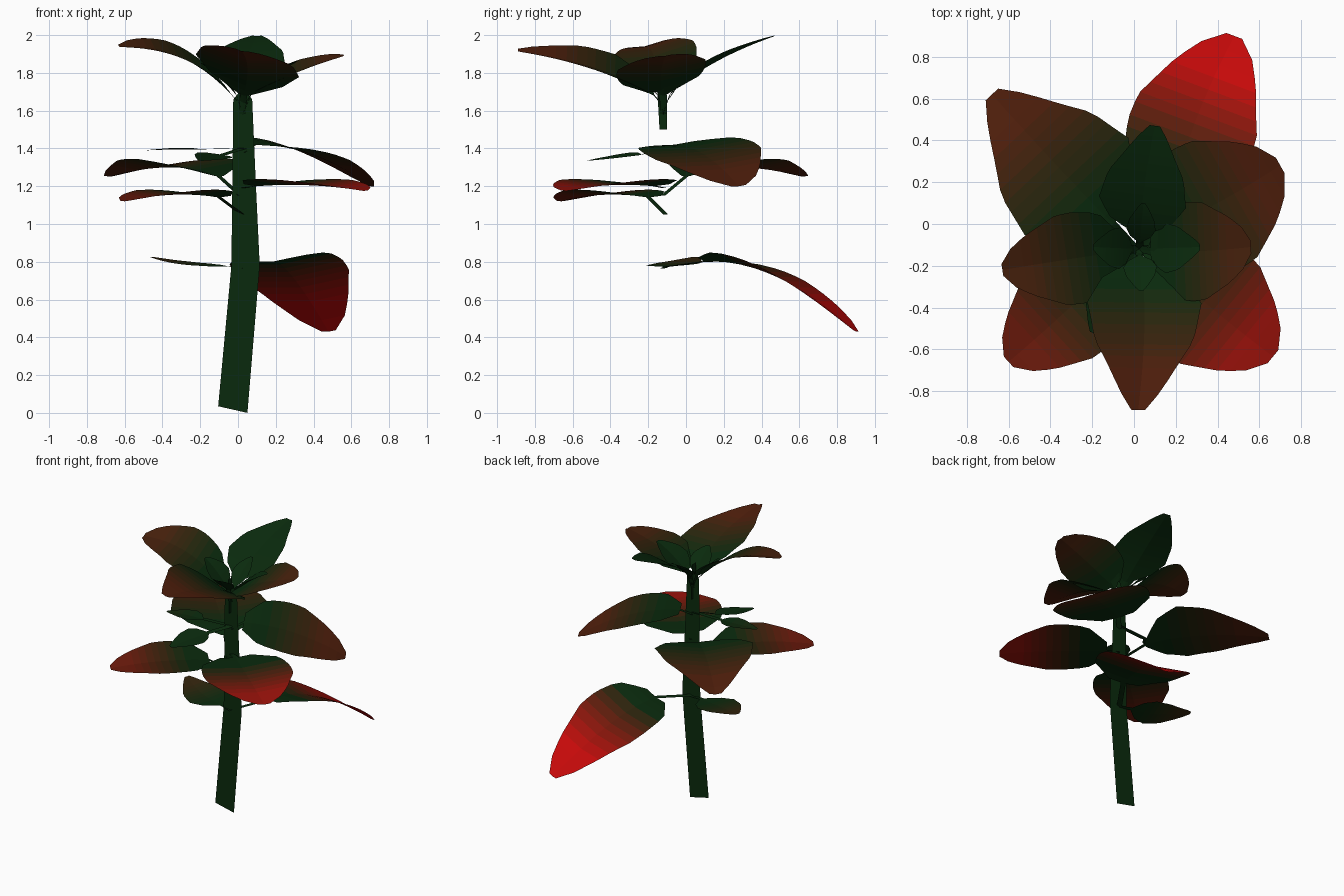
import bpy
from mathutils import Vector as V

if "Cube" in bpy.data.objects:
    bpy.data.objects.remove(bpy.data.objects["Cube"])

GREEN = (0.003, 0.023, 0.004)
RED = (0.58, 0.003, 0.003)
materials = {}


def mat_for(red):
    # shared shades running from deep green to red
    k = round(max(0, min(1, red)) * 40)
    if k not in materials:
        f = k / 40
        m = bpy.data.materials.new("leaf_shade_%d" % k)
        m.diffuse_color = [((1 - f) * g ** 0.45 + f * r ** 0.45) ** (1 / 0.45)
                           for g, r in zip(GREEN, RED)] + [1]
        m.use_nodes = True
        m.node_tree.nodes["Principled BSDF"].inputs["Base Color"].default_value = m.diffuse_color
        materials[k] = m
    return materials[k]


def build(name, verts, faces, reds):
    me = bpy.data.meshes.new(name)
    me.from_pydata(verts, [], faces)
    slots = []
    for poly, red in zip(me.polygons, reds):
        m = mat_for(red)
        if m not in slots:
            slots.append(m)
            me.materials.append(m)
        poly.material_index = slots.index(m)
    ob = bpy.data.objects.new(name, me)
    bpy.context.collection.objects.link(ob)
    return ob


# half width along the blade: pointed and blunt outlines
POINTED = [(0, .1), (.15, .7), (.35, 1), (.6, .87), (.9, .36), (1, .12)]
BLUNT = [(0, .35), (.18, .9), (.4, 1), (.55, .98), (.8, .66), (.92, .42), (1, .13)]


def width_at(profile, t):
    for (a, wa), (b, wb) in zip(profile, profile[1:]):
        if t <= b + 1e-6:
            return wa + (wb - wa) * (t - a) / (b - a)
    return profile[-1][1]


STATIONS = [0, .08, .16, .25, .35, .42, .5, .56, .63, .7, .77, .84, .92, 1]


def leaf(name, stem, base, mid, tip, width, roll=0, cup=.1, red=0, profile=POINTED):
    """Stalk ribbon from stem to base, then a folded blade base-mid-tip."""
    stem, base, mid, tip = V(stem), V(base), V(mid), V(tip)
    ctrl = 2 * mid - (base + tip) / 2
    d = (tip - base)
    d.z = 0
    d.normalize()
    side = V((d.y, -d.x, roll)).normalized()
    rows = [(stem, .018, 0), (base, .018, 0)]
    for t in STATIONS:
        p = base * (1 - t) ** 2 + ctrl * 2 * t * (1 - t) + tip * t * t
        rows.append((p, width * width_at(profile, t), t))
    verts, faces, reds = [], [], []
    for p, w, t in rows:
        up = V((0, 0, cup * w))
        verts += [p - side * w + up, p, p + side * w + up]
    for i in range(len(rows) - 1):
        if i == 1:
            continue
        a = 3 * i
        faces += [(a, a + 1, a + 4, a + 3), (a + 1, a + 2, a + 5, a + 4)]
        t = (rows[i][2] + rows[i + 1][2]) / 2
        reds += [red * max(0, min(1, (t - .2) / .6))] * 2
    return build(name, verts, faces, reds)


# flat ribbon stem
edges = [(-.105, .035, .05, 0), (-.035, .78, .115, .78),
         (-.03, 1.2, .095, 1.2), (-.025, 1.66, .075, 1.66), (.0, 1.69, .05, 1.69)]
verts = [p for a, b, c, e in edges for p in ((a, -.12, b), (c, -.12, e))]
build("stem", verts, [(2 * i, 2 * i + 1, 2 * i + 3, 2 * i + 2)
                      for i in range(len(edges) - 1)], [0] * 4)
# short crossing ribbon under the crown
build("crown_stem", [(.025, -.14, 1.5), (.025, -.10, 1.5), (.025, -.105, 1.76), (.025, -.155, 1.76)],
      [(0, 1, 2, 3)], [0])

# lowest leaves
leaf("low_back_leaf", (.03, -.12, .77), (.18, .1, .80), (.29, .48, .72), (.48, .9, .43),
     .31, roll=.1, cup=.1, red=1, profile=BLUNT)
leaf("low_left_leaf", (.03, -.12, .765), (-.06, -.1, .775), (-.26, -.05, .785), (-.46, .05, .825),
     .15, roll=.03, cup=.05, red=.2)

# middle leaves
leaf("mid_front_left_leaf", (.02, -.11, 1.05), (-.1, -.2, 1.14), (-.34, -.43, 1.155), (-.6, -.66, 1.12),
     .26, cup=.1, red=.5, profile=BLUNT)
leaf("mid_front_right_leaf", (.03, -.12, 1.19), (.1, -.17, 1.2), (.38, -.41, 1.205), (.665, -.635, 1.175),
     .31, cup=.1, red=.75, profile=BLUNT)
leaf("mid_back_left_leaf", (.01, -.12, 1.15), (-.1, 0, 1.25), (-.36, .27, 1.30), (-.68, .62, 1.25),
     .34, cup=.14, red=.34)
leaf("mid_right_leaf", (.03, -.12, 1.38), (.09, -.06, 1.42), (.4, .1, 1.365), (.7, .28, 1.2),
     .33, roll=-.1, cup=.06, red=.36, profile=BLUNT)
leaf("small_left_leaf", (.03, -.12, 1.4), (-.2, -.13, 1.395), (-.33, -.14, 1.395), (-.48, -.16, 1.39),
     .08, red=.05)
leaf("small_front_leaf", (.03, -.12, 1.4), (-.08, -.24, 1.365), (-.14, -.37, 1.35), (-.2, -.52, 1.335),
     .1, roll=.15, red=0)

# crown leaves
leaf("crown_front_leaf", (.025, -.12, 1.62), (.03, -.17, 1.68), (.05, -.48, 1.825), (.02, -.89, 1.915),
     .28, roll=.22, cup=.18, red=.36)
leaf("crown_back_leaf", (.025, -.12, 1.62), (.03, -.05, 1.72), (.05, .18, 1.87), (.1, .47, 1.995),
     .21, cup=.1, red=0)
leaf("crown_left_leaf", (.025, -.12, 1.62), (-.05, -.13, 1.70), (-.32, -.17, 1.89), (-.63, -.22, 1.94),
     .225, roll=.2, cup=.12, red=.3, profile=BLUNT)
leaf("crown_right_leaf", (.025, -.12, 1.62), (.08, -.13, 1.70), (.31, -.13, 1.81), (.56, -.11, 1.89),
     .24, roll=-.12, cup=.1, red=.3, profile=BLUNT)

# young inner leaves
for name, dx, dy, z, w in (("left", -.22, .01, 1.85, .1), ("right", .29, .01, 1.86, .12),
                           ("back", .02, .22, 1.84, .07), ("front", .01, -.2, 1.82, .08)):
    c = V((.025, -.12, 0))
    leaf("inner_%s_leaf" % name, c + V((0, 0, 1.58)), c + V((dx * .15, dy * .15, 1.68)),
         c + V((dx * .55, dy * .55, (1.68 + z) / 2 + .01)), c + V((dx, dy, z)), w, cup=.2)
